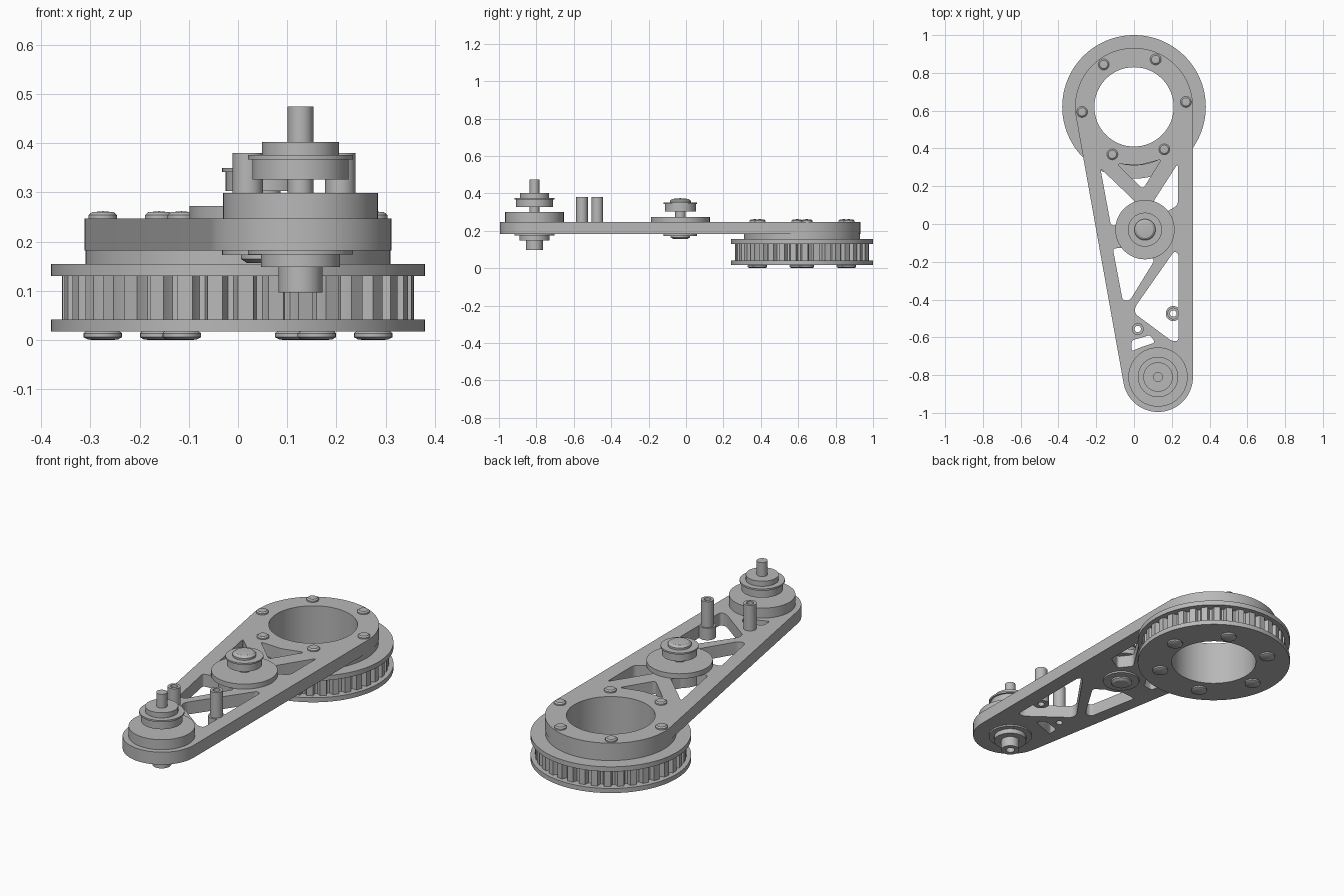
import bpy, bmesh
from math import sin, cos, pi, radians
from mathutils import Vector

if "Cube" in bpy.data.objects:
    bpy.data.objects.remove(bpy.data.objects["Cube"])

steel = bpy.data.materials.new("plain grey")
steel.use_nodes = True
GREY = (0.48, 0.48, 0.48, 1)
steel.diffuse_color = GREY
steel.node_tree.nodes["Principled BSDF"].inputs["Base Color"].default_value = GREY

parts = []
HUB = (0, 0.62)
IDLER = (0.058, -0.03)
DRIVE = (0.127, -0.81)
POSTS = [(0.02, -0.556), (0.208, -0.474)]
BORE = 0.21


def add_part(name, mesh):
    mesh.materials.clear()
    mesh.materials.append(steel)
    ob = bpy.data.objects.new(name, mesh)
    bpy.context.collection.objects.link(ob)
    parts.append(ob)
    return ob


def arc(centre, r, a0=0, a1=360, n=64):
    """Points along an arc, angles in degrees."""
    steps = [radians(a0 + (a1 - a0) * i / n) for i in range(n)]
    return [(centre[0] + r * cos(a), centre[1] + r * sin(a)) for a in steps]


def rounded(corners, r=0.018):
    """Polygon with its corners rounded by short curves."""
    pts = [Vector(c) for c in corners]
    out = []
    for i, p in enumerate(pts):
        prev, nxt = pts[i - 1] - p, pts[(i + 1) % len(pts)] - p
        a = p + prev.normalized() * min(r, prev.length * 0.45)
        b = p + nxt.normalized() * min(r, nxt.length * 0.45)
        for k in range(6):
            t = k / 5
            out.append(a * (1 - t) ** 2 + p * 2 * t * (1 - t) + b * t * t)
    return out


def plate(name, loops, z0, z1):
    """Flat plate: first loop is the outline, the others are holes."""
    cu = bpy.data.curves.new(name, "CURVE")
    cu.dimensions, cu.fill_mode, cu.extrude = "2D", "BOTH", (z1 - z0) / 2
    for loop in loops:
        sp = cu.splines.new("POLY")
        sp.points.add(len(loop) - 1)
        for pt, co in zip(sp.points, loop):
            pt.co = (co[0], co[1], 0, 1)
        sp.use_cyclic_u = True
    tmp = bpy.data.objects.new(name + "_outline", cu)
    bpy.context.collection.objects.link(tmp)
    deps = bpy.context.evaluated_depsgraph_get()
    mesh = bpy.data.meshes.new_from_object(tmp.evaluated_get(deps))
    bpy.data.objects.remove(tmp)
    bm = bmesh.new()
    bm.from_mesh(mesh)
    bmesh.ops.remove_doubles(bm, verts=bm.verts, dist=1e-5)
    bmesh.ops.recalc_face_normals(bm, faces=bm.faces)
    bm.to_mesh(mesh)
    bm.free()
    ob = add_part(name, mesh)
    ob.location.z = (z0 + z1) / 2
    return ob


def lathe(name, centre, profile, n=64):
    """Closed (radius, height) profile turned about a vertical axis."""
    bm = bmesh.new()
    rings = [[bm.verts.new((r * cos(2 * pi * i / n), r * sin(2 * pi * i / n), z))
              for i in range(n)] for r, z in profile]
    for j, ring in enumerate(rings):
        if profile[j - 1][0] == 0 and profile[j][0] == 0:
            continue
        low = rings[j - 1]
        for i in range(n):
            k = (i + 1) % n
            bm.faces.new((low[i], low[k], ring[k], ring[i]))
    bmesh.ops.remove_doubles(bm, verts=bm.verts, dist=1e-5)
    bmesh.ops.recalc_face_normals(bm, faces=bm.faces)
    mesh = bpy.data.meshes.new(name)
    bm.to_mesh(mesh)
    bm.free()
    ob = add_part(name, mesh)
    ob.location = (*centre, 0)
    return ob


def tube(name, centre, inner, outer, z0, z1, n=64):
    return lathe(name, centre, [(inner, z0), (outer, z0), (outer, z1), (inner, z1)], n)


def stack(name, centre, steps, z0):
    """Solid stepped cylinder; steps are (radius, top height)."""
    profile = [(0, z0)]
    z = z0
    for r, top in steps:
        profile += [(r, z), (r, top)]
        z = top
    return lathe(name, centre, profile + [(0, z)])


# Arm plate with tapered outline, bore and lightening pockets
ARM_LOW, ARM_TOP = 0.182, 0.247
outline = arc(HUB, 0.312, 0, 190.16, 64) + arc(DRIVE, 0.185, 190.16, 360, 48)
outline += [(0.312, -0.81)]
pockets = [
    [(-0.09, 0.318), (0.03, 0.312), (0.145, 0.342), (0.047, 0.185)],
    [(-0.178, 0.295), (0.01, 0.115), (-0.06, 0.0), (-0.122, -0.01)],
    [(0.232, 0.32), (0.232, 0.10), (0.15, 0.05), (0.10, 0.115)],
    [(-0.112, -0.13), (-0.06, -0.405), (-0.022, -0.405), (0.11, -0.19), (0.0, -0.12)],
    [(0.212, -0.145), (0.235, -0.155), (0.235, -0.62), (0.2, -0.62),
     (0.005, -0.475), (0.005, -0.44)],
    [(-0.012, -0.615), (0.03, -0.605), (0.085, -0.587), (0.112, -0.628),
     (0.03, -0.655), (-0.014, -0.675)],
]
post_hole = arc(POSTS[0], 0.017, n=24)
plate("arm_plate", [outline, arc(HUB, BORE)] + [rounded(p) for p in pockets] + [post_hole],
      ARM_LOW, ARM_TOP)

# Spacer collar and toothed pulley at the wide end
tube("spacer_collar", HUB, BORE, 0.31, 0.155, ARM_LOW, 96)
for name, z0, z1 in (("lower_flange", 0.018, 0.042), ("upper_flange", 0.13, 0.155)):
    tube(name, HUB, BORE, 0.38, z0, z1, 96)
TEETH = 36
tooth_shape = [(0, 0.358), (0.5, 0.358), (0.56, 0.345), (0.65, 0.334),
               (0.85, 0.334), (0.94, 0.345)]
gear = [(HUB[0] + r * cos(2 * pi * (t + f) / TEETH), HUB[1] + r * sin(2 * pi * (t + f) / TEETH))
        for t in range(TEETH) for f, r in tooth_shape]
plate("toothed_ring", [gear, arc(HUB, BORE, n=96)], 0.042, 0.13)

# Six bolts through arm and pulley, domed on both ends
for i, spot in enumerate(arc(HUB, 0.276, 5.5, 365.5, 6)):
    lathe(f"bolt_top_{i}", spot, [(0, 0.24), (0.029, 0.24), (0.029, 0.254),
                                  (0.022, 0.26), (0, 0.262)], 24)
    lathe(f"bolt_bottom_{i}", spot, [(0, 0.02), (0.032, 0.02), (0.039, 0.014), (0.039, 0.006),
                                     (0.03, 0.001), (0, 0)], 24)

# Idler: boss in the arm, disc, shaft, roller, flange and domed cap
stack("idler_boss", IDLER, [(0.125, ARM_TOP - 0.001)], ARM_LOW + 0.001)
stack("idler_disc", IDLER, [(0.157, 0.273)], ARM_TOP)
stack("idler_shaft", IDLER, [(0.028, 0.31)], 0.27)
stack("idler_roller", IDLER, [(0.083, 0.342), (0.09, 0.35)], 0.303)
lathe("idler_cap", IDLER, [(0, 0.349), (0.056, 0.349), (0.056, 0.36), (0.044, 0.37), (0, 0.374)])
stack("idler_washer", IDLER, [(0.09, 0.184)], 0.173)
lathe("idler_nut", IDLER, [(0, 0.175), (0.052, 0.175), (0.052, 0.165), (0.04, 0.157), (0, 0.157)])

# Drive: disc, small pulley and shaft above, hollow bearing below
stack("drive_disc", DRIVE, [(0.157, 0.299)], ARM_TOP)
stack("drive_shaft", DRIVE, [(0.026, 0.475)], 0.295)
stack("drive_pulley", DRIVE, [(0.098, 0.367), (0.107, 0.376), (0.078, 0.403)], 0.326)
stack("drive_washer", DRIVE, [(0.08, 0.174), (0.107, 0.183)], 0.149)
tube("drive_sleeve", DRIVE, 0.022, 0.045, 0.097, 0.15, 48)

# Hollow posts with their bosses
for i, spot in enumerate(POSTS):
    tube(f"post_{i}", spot, 0.017, 0.031, ARM_LOW + 0.002, 0.38, 32)
    tube(f"post_boss_{i}", spot, 0.017, 0.04, ARM_LOW + 0.001, ARM_TOP - 0.001, 32)

# Smooth round walls, keep edges crisp
bpy.ops.object.select_all(action="DESELECT")
for ob in parts:
    ob.select_set(True)
bpy.context.view_layer.objects.active = parts[0]
bpy.ops.object.shade_smooth_by_angle(angle=radians(30))
